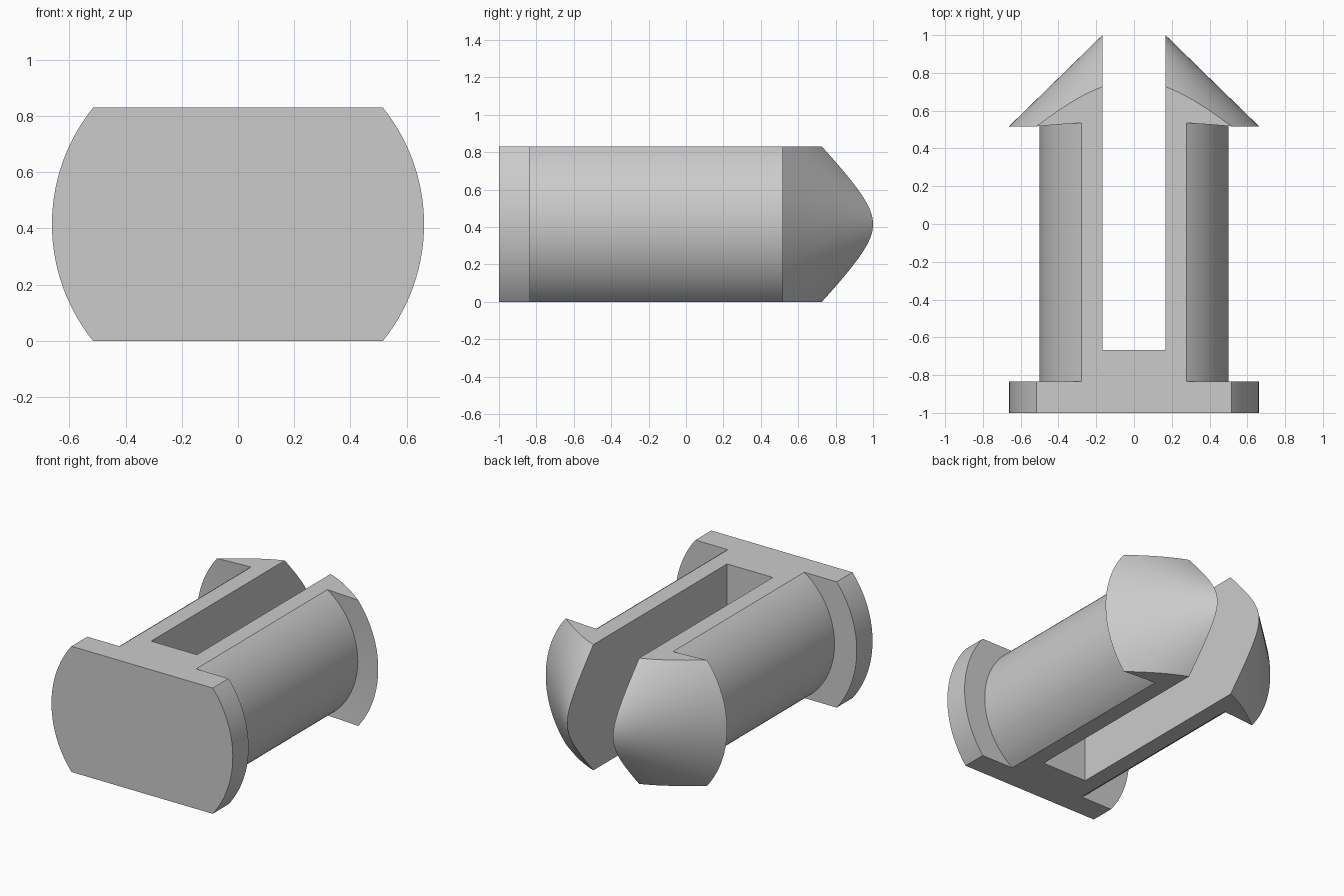
import bpy, bmesh, math
from mathutils import Vector, Matrix

cube = bpy.data.objects.get("Cube")
if cube:
    bpy.data.objects.remove(cube, do_unlink=True)

HEIGHT = 0.83        # distance between the two flat sides
MID = HEIGHT / 2
SLOT = 0.167         # half width of the slot
RIM = 0.662          # radius of flange and head
SHAFT = 0.5
SEGMENTS = 128

grey = bpy.data.materials.new("plain grey")
grey.use_nodes = True
colour = (0.6, 0.6, 0.6, 1)
grey.diffuse_color = colour
grey.node_tree.nodes["Principled BSDF"].inputs["Base Color"].default_value = colour


def add_object(name, bm):
    bmesh.ops.recalc_face_normals(bm, faces=bm.faces)
    mesh = bpy.data.meshes.new(name)
    bm.to_mesh(mesh)
    bm.free()
    obj = bpy.data.objects.new(name, mesh)
    bpy.context.collection.objects.link(obj)
    mesh.materials.append(grey)
    return obj


# Turned body: flange, shaft and barbed conical head, as (radius, y)
profile = [(0, -1), (RIM, -1), (RIM, -0.835), (SHAFT, -0.835),
           (SHAFT, 0.535), (RIM, 0.517), (0, 1.163)]
bm = bmesh.new()
verts = [bm.verts.new((r, y, MID)) for r, y in profile]
edges = [bm.edges.new(pair) for pair in zip(verts, verts[1:])]
bmesh.ops.spin(bm, geom=verts + edges, cent=(0, 0, MID), axis=(0, 1, 0),
               angle=math.tau, steps=SEGMENTS)
bmesh.ops.remove_doubles(bm, verts=bm.verts, dist=0.0001)
pin = add_object("split_snap_pin", bm)

# Fork-shaped block that leaves the flat sides and the slot
half = [(1, -1.2), (1, 1.3), (SLOT, 1.3), (SLOT, -0.667)]
outline = half + [(-x, y) for x, y in reversed(half)]
bm = bmesh.new()
base = bm.faces.new([bm.verts.new((x, y, 0)) for x, y in outline])
top = bmesh.ops.extrude_face_region(bm, geom=[base])["geom"]
bmesh.ops.translate(bm, vec=(0, 0, HEIGHT),
                    verts=[v for v in top if isinstance(v, bmesh.types.BMVert)])
fork = add_object("fork_cutter", bm)
fork.hide_render = True

# Keep only what lies inside the fork
cut = pin.modifiers.new("fork cut", "BOOLEAN")
cut.operation = "INTERSECT"
cut.solver = "EXACT"
cut.object = fork
bpy.ops.object.select_all(action="DESELECT")
pin.select_set(True)
bpy.context.view_layer.objects.active = pin
bpy.ops.object.modifier_apply(modifier=cut.name)
bpy.data.objects.remove(fork, do_unlink=True)

bpy.ops.object.shade_smooth_by_angle(angle=math.radians(25))
